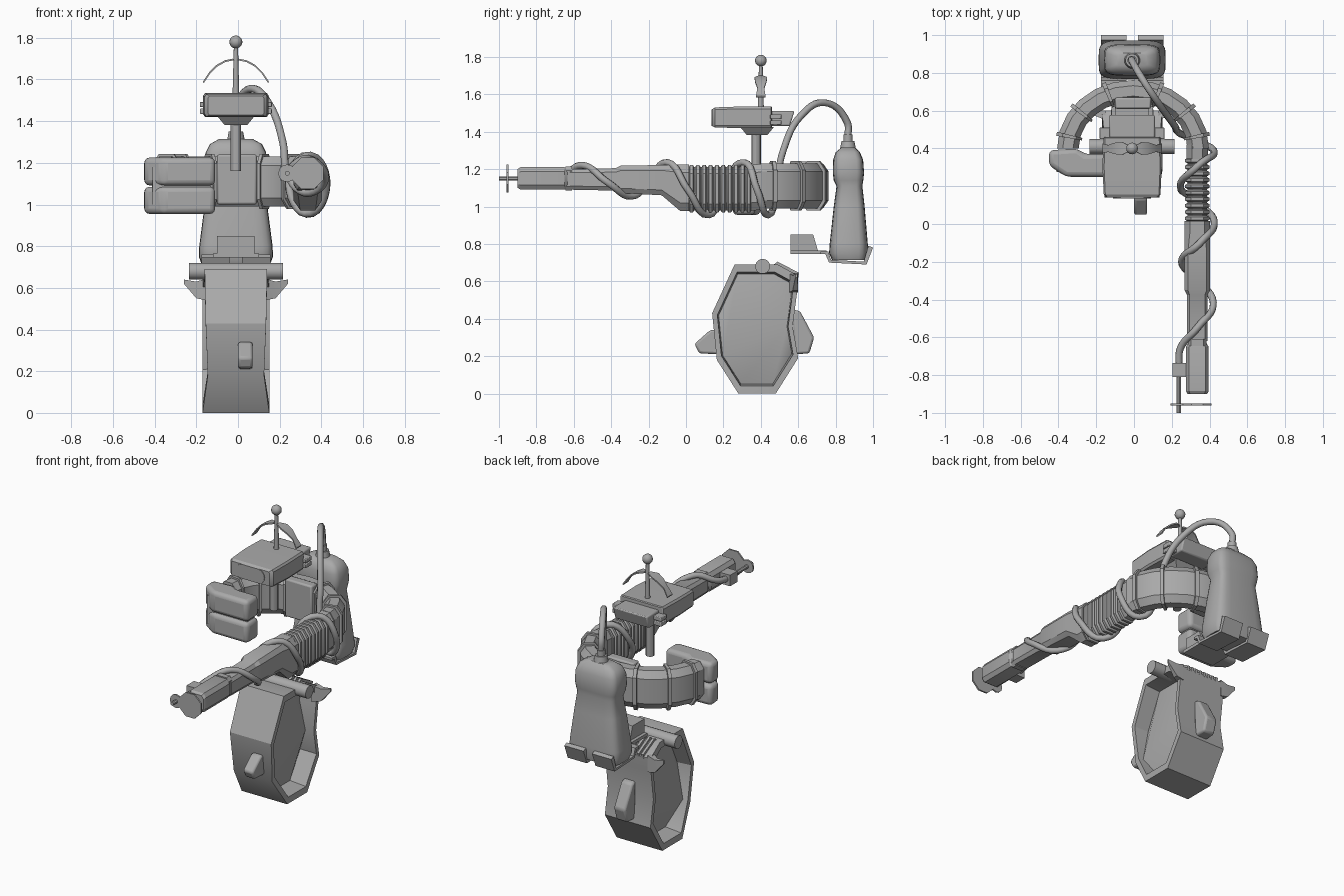
import bpy, bmesh, math
from mathutils import Vector

if "Cube" in bpy.data.objects:
    bpy.data.objects.remove(bpy.data.objects["Cube"])

GREY = bpy.data.materials.new("plain_grey")
GREY.diffuse_color = (0.40, 0.40, 0.40, 1)
GREY.use_nodes = True
GREY.node_tree.nodes["Principled BSDF"].inputs["Base Color"].default_value = GREY.diffuse_color
CX = -0.01


def finish(name, bm, bevel=0, seg=2, angle=30):
    bmesh.ops.recalc_face_normals(bm, faces=bm.faces)
    me = bpy.data.meshes.new(name)
    bm.to_mesh(me)
    bm.free()
    ob = bpy.data.objects.new(name, me)
    bpy.context.collection.objects.link(ob)
    me.materials.append(GREY)
    if bevel:
        m = ob.modifiers.new("bevel", 'BEVEL')
        m.width, m.segments, m.limit_method = bevel, seg, 'ANGLE'
    bpy.ops.object.select_all(action='DESELECT')
    ob.select_set(True)
    bpy.context.view_layer.objects.active = ob
    bpy.ops.object.shade_smooth_by_angle(angle=math.radians(angle))
    return ob


def loft(name, rings, bevel=0, seg=2, angle=30):
    bm = bmesh.new()
    vs = [[bm.verts.new(p) for p in r] for r in rings]
    n = len(vs[0])
    for a, b in zip(vs, vs[1:]):
        for i in range(n):
            bm.faces.new((a[i], a[(i + 1) % n], b[(i + 1) % n], b[i]))
    bm.faces.new(vs[0])
    bm.faces.new(vs[-1][::-1])
    return finish(name, bm, bevel, seg, angle)


def box(name, x, y, z, bevel=0):
    return loft(name, [[(x[0], y[0], h), (x[1], y[0], h), (x[1], y[1], h), (x[0], y[1], h)] for h in z], bevel)


def side_prism(name, x0, x1, prof, bevel=0):      # profile in y, z
    return loft(name, [[(x, y, z) for y, z in prof] for x in (x0, x1)], bevel)


def plan_prism(name, z0, z1, prof, bevel=0, seg=3):      # profile in x, y
    return loft(name, [[(x, y, z) for x, y in prof] for z in (z0, z1)], bevel, seg)


def rod(name, a, b, r, r2=None, n=16):
    a, b = Vector(a), Vector(b)
    d = (b - a).normalized()
    u = d.orthogonal().normalized()
    v = d.cross(u)
    ang = [2 * math.pi * (i + .5) / n for i in range(n)]
    return loft(name, [[p + s * (u * math.cos(t) + v * math.sin(t)) for t in ang]
                       for p, s in ((a, r), (b, r2 or r))])


def octagon(c, side, w, h, k=0.35):      # upright chamfered section
    c, side = Vector(c), Vector(side)
    q = 1 - k
    uv = [(1, q), (1 - k * h / w * .7, 1), (-1 + k * h / w * .7, 1), (-1, q),
          (-1, -q), (-1 + k * h / w * .7, -1), (1 - k * h / w * .7, -1), (1, -q)]
    return [c + side * (w * a) + Vector((0, 0, h * b)) for a, b in uv]


def along_y(x, rows, k=0.35):            # rows: y, half width, z low, z high
    return [octagon((x, y, (a + b) / 2), (1, 0, 0), w, (b - a) / 2, k) for y, w, a, b in rows]


def hose(name, pts, r):
    cu = bpy.data.curves.new(name, 'CURVE')
    cu.dimensions, cu.bevel_depth, cu.bevel_resolution, cu.resolution_u = '3D', r, 2, 6
    cu.use_fill_caps = True
    s = cu.splines.new('BEZIER')
    s.bezier_points.add(len(pts) - 1)
    for bp, p in zip(s.bezier_points, pts):
        bp.co = p
        bp.handle_left_type = bp.handle_right_type = 'AUTO'
    ob = bpy.data.objects.new(name, cu)
    cu.materials.append(GREY)
    bpy.context.collection.objects.link(ob)


# hip shell: ring-shaped housing with ridged, recessed sides (y, z, half width)
hip = [(.26, .69, .15), (.49, .69, .15), (.60, .63, .16), (.595, .55, .16), (.57, .36, .16),
       (.60, .19, .16), (.48, 0, .16), (.28, 0, .16), (.165, .18, .135), (.14, .43, .145)]
bm = bmesh.new()
outer = {}
for s in (-1, 1):
    loops = []
    for f, depth in ((1, 0), (.88, 0), (.85, 1)):
        ring = []
        for i, (y, z, w) in enumerate(hip):
            if depth:
                w = .105 if i in (4, 8) else .05
            ring.append(bm.verts.new((CX + s * w, .37 + (y - .37) * f, .345 + (z - .345) * f)))
        loops.append(ring)
    for a, b in zip(loops, loops[1:]):
        for i in range(10):
            j = (i + 1) % 10
            bm.faces.new((a[i], a[j], b[j], b[i]))
    inner = loops[2]
    for part in (inner[4:9], inner[8:] + inner[:5]):
        bmesh.ops.triangulate(bm, faces=[bm.faces.new(part)])
    outer[s] = loops[0]
for i in range(10):
    j = (i + 1) % 10
    bm.faces.new((outer[-1][i], outer[-1][j], outer[1][j], outer[1][i]))
finish("hip_shell", bm)
side_prism("hip_front_pod", 0, .07, [(.17, .34), (.13, .34), (.045, .265), (.07, .215), (.18, .21)], .012)
side_prism("hip_back_pod", -.05, .03, [(.57, .45), (.61, .44), (.685, .30), (.66, .215), (.58, .21)], .012)
rod("hip_axle", (-.235, .41, .68), (.215, .41, .68), .04)
for s in (-1, 1):
    loft("hip_fin", [[(CX + s * .14, .55, .645), (CX + s * .14, .6, .645), (CX + s * .14, .6, .54), (CX + s * .14, .55, .54)],
                     [(CX + s * .19, .57, .63), (CX + s * .19, .6, .63), (CX + s * .19, .6, .55), (CX + s * .19, .57, .55)],
                     [(CX + s * .25, .585, .64), (CX + s * .25, .595, .64), (CX + s * .25, .595, .62), (CX + s * .25, .585, .62)]])
for i in range(8):      # vent slats on the rear slope
    x = CX - .105 + i * .03
    side_prism("hip_vent_slat", x - .008, x + .008, [(.47, .69), (.49, .705), (.605, .645), (.60, .62)])

# back tank
def tank_ring(z, w, y0, y1, n=24):
    out = []
    for i in range(n):
        t = 2 * math.pi * i / n
        c, s = math.cos(t), math.sin(t)
        out.append((CX + w * math.copysign(abs(c) ** .45, c),
                    (y0 + y1) / 2 + (y1 - y0) / 2 * math.copysign(abs(s) ** .45, s), z))
    return out


loft("back_tank", [tank_ring(*r) for r in (
    (.715, .165, .78, .965), (.75, .178, .765, .972), (.80, .176, .768, .972), (1.0, .15, .79, .955),
    (1.11, .135, .805, .943), (1.14, .143, .79, .948), (1.18, .15, .785, .952), (1.25, .145, .787, .947),
    (1.29, .125, .80, .93), (1.315, .08, .83, .905))], angle=40)
rod("tank_neck", (CX, .866, 1.30), (CX, .866, 1.35), .045, .035)
rod("tank_nozzle", (CX, .866, 1.34), (CX, .866, 1.385), .025)
for s in (-1, 1):       # cradle under the tank
    side_prism("tank_cradle", CX + s * .03, CX + s * .165,
               [(.72, .76), (.76, .76), (.775, .715), (.95, .705), (.975, .79), (1.0, .78),
                (.965, .69), (.765, .70), (.745, .745), (.72, .745)])
box("cradle_shelf", (-.12, .10), (.56, .75), (.745, .765))
box("cradle_block", (-.10, .08), (.56, .68), (.76, .85))
side_prism("cradle_wedge", -.10, .08, [(.68, .76), (.68, .85), (.705, .765)])

# half-ring collar
def collar_ring(a, grow=0):
    t = math.radians(a)
    side = Vector((math.cos(t), math.sin(t), 0))
    return octagon((-.005 + .345 * side.x, .40 + .305 * side.y, 1.11), side, .057 + grow, .12 + grow)


loft("collar", [collar_ring(a) for a in range(0, 181, 15)])
for a in (12, 38, 68, 112, 142, 168):
    loft("collar_clamp", [collar_ring(a - 1.6, .012), collar_ring(a + 1.6, .012)])
box("collar_plate", (-.10, .09), (.61, .67), (1.0, 1.24), .01)

# left hand, split in two halves
hand = [(-.45, .39), (-.30, .40), (-.26, .37), (-.11, .37), (-.11, .25), (-.36, .25), (-.45, .31)]
plan_prism("left_hand_lower", .955, 1.085, hand, .025)
plan_prism("left_hand_upper", 1.092, 1.225, hand, .025)
box("left_hand_core", (-.41, -.13), (.275, .35), (1.0, 1.18))

# right arm: sleeve, ribs, forearm, barrel
AX = .335
loft("arm_sleeve", along_y(AX, [(.42, .057, .985, 1.23), (.33, .057, .975, 1.22)]))
ribs = []
for i in range(10):
    y = .35 - i * .034
    for dy, g in ((0, 0), (-.007, .012), (-.022, .012), (-.029, 0)):
        ribs.append((y + dy, .052 + g, .98 - g, 1.21 + g))
loft("arm_ribs", along_y(AX, ribs))
loft("forearm", along_y(AX, [(.015, .068, .975, 1.225), (-.03, .068, .975, 1.225), (-.13, .068, 1.06, 1.222),
                             (-.35, .068, 1.072, 1.218), (-.375, .055, 1.085, 1.205), (-.62, .055, 1.09, 1.20)]))
loft("barrel_collar", along_y(AX, [(-.61, .05, 1.085, 1.215), (-.645, .05, 1.085, 1.215)]))
loft("barrel", along_y(AX, [(-.625, .045, 1.10, 1.20), (-.65, .06, 1.09, 1.21), (-.885, .06, 1.09, 1.21),
                            (-.90, .052, 1.10, 1.20)], .4))
rod("muzzle_disc", (AX, -.95, 1.15), (AX, -.96, 1.15), .082, n=8)
rod("muzzle_lug", (.235, -.95, 1.15), (.235, -.96, 1.15), .042, n=12)
rod("igniter_rod", (.237, -.74, 1.15), (.237, -1.0, 1.15), .012, n=8)
box("igniter_box", (.205, .285), (-.81, -.735), (1.115, 1.185))

# fuel hose: over the shoulder, then coiled round the arm
hose("hose", [(CX, .866, 1.37), (CX, .862, 1.45), (.06, .743, 1.555), (.15, .61, 1.48), (.215, .52, 1.30),
              (.235, .485, 1.14), (.33, .44, .955), (.425, .38, 1.09), (.34, .31, 1.235), (.245, .20, 1.10),
              (.33, .12, .955), (.425, .01, 1.09), (.35, -.10, 1.235), (.252, -.20, 1.13), (.33, -.29, 1.055),
              (.42, -.42, 1.13), (.335, -.55, 1.22), (.245, -.66, 1.17), (.237, -.75, 1.15)], .019)

# head
loft("head", along_y(CX, [(.14, .135, 1.43, 1.52), (.155, .15, 1.422, 1.53), (.30, .157, 1.42, 1.535),
                          (.455, .152, 1.42, 1.535), (.46, .145, 1.425, 1.53)], .22))
visor = [(CX + s * .055 + .045 * math.cos(t), 1.475 + .045 * math.sin(t))
         for s, o in ((1, -90), (-1, 90)) for t in [math.radians(o + i * 22.5) for i in range(9)]]
loft("visor", [[(x, y, z) for x, z in visor] for y in (.136, .142)])
side_prism("head_rear", -.13, .11, [(.45, 1.51), (.58, 1.51), (.555, 1.43), (.45, 1.43)], .008)
for s in (-1, 1):
    for z in (1.435, 1.467):
        xs = sorted((CX + s * .10, CX + s * .172))
        box("head_side_nub", xs, (.45, .51), (z, z + .026), .004)
loft("head_chin", [[(CX + a * w, .38 + b * d, z) for a, b in ((-1, -1), (1, -1), (1, 1), (-1, 1))]
                   for z, w, d in ((1.425, .09, .09), (1.382, .055, .055))])
rod("neck_post", (CX, .375, 1.16), (CX, .375, 1.40), .025, n=12)

# antenna with two curved blades and a ball tip
rod("antenna", (CX, .40, 1.53), (CX, .40, 1.76), .016, .010, n=12)
bm = bmesh.new()
bmesh.ops.create_uvsphere(bm, u_segments=16, v_segments=10, radius=.031)
bmesh.ops.translate(bm, verts=bm.verts, vec=(CX, .40, 1.78))
finish("antenna_ball", bm)
for s in (-1, 1):
    rings = []
    for x, z, w in ((.01, 1.70, .012), (.05, 1.692, .034), (.09, 1.67, .03), (.125, 1.635, .018), (.155, 1.59, .026)):
        rings.append([(CX + s * x, .40 - w, z - .008), (CX + s * x, .40 + w, z - .008),
                      (CX + s * (x + .003), .40 + w, z), (CX + s * (x + .003), .40 - w, z)])
    loft("antenna_blade", rings)
